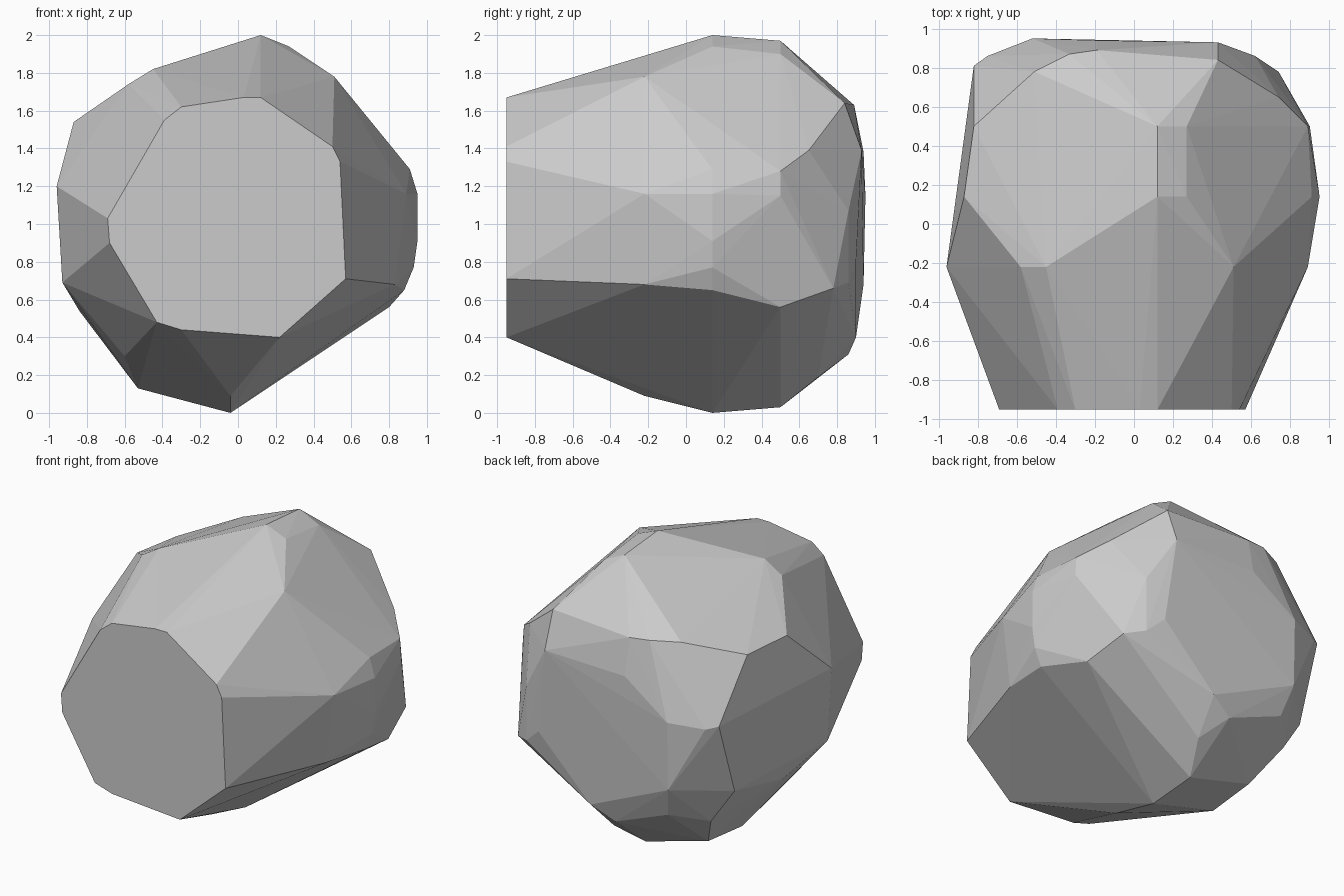
import bpy, bmesh

# Rock outline as (x, z) cross-sections at stations along y
sections = {
    -0.95: [(-.69, 1.03), (-.39, 1.55), (-.30, 1.62), (.03, 1.67), (.12, 1.67), (.50, 1.41),
            (.54, 1.33), (.57, .71), (.22, .40), (-.30, .44), (-.43, .48), (-.68, .90)],
    -0.22: [(-.96, 1.20), (-.58, 1.74), (-.45, 1.82), (.51, 1.78), (.89, 1.16),
            (.83, .68), (-.04, .09), (-.60, .30), (-.93, .69)],
    0.14: [(-.87, 1.54), (.12, 2.0), (.27, 1.94), (.91, 1.29), (.95, 1.16), (.95, .91),
           (.93, .77), (.88, .65), (-.04, 0), (-.53, .13), (-.84, .54)],
    0.50: [(-.82, 1.53), (.12, 1.97), (.27, 1.90), (.89, 1.28), (.90, 1.15),
           (.80, .56), (-.04, .03), (-.52, .16)],
}

# Chipped corners of the rounded back
back_upper = [(.43, .84, 1.64), (.74, .65, 1.39), (.43, .93, 1.39), (-.19, .89, 1.63),
              (-.33, .87, 1.64), (-.51, .78, 1.64), (-.19, .94, 1.38), (-.52, .95, 1.15),
              (-.75, .86, 1.13), (-.82, .81, 1.15), (.62, .86, 1.07)]
back_lower = [(.74, .78, .66), (.62, .86, .69), (.50, .90, .80), (.10, .90, .40),
              (.06, .70, .19), (-.06, .86, .31), (-.27, .88, .45), (-.47, .87, .47),
              (-.66, .67, .40), (-.82, .64, .64), (-.52, .94, .68)]

points = [(x, y, z) for y, ring in sections.items() for x, z in ring]
points += back_upper + back_lower

# Wrap the points in a convex shell
bm = bmesh.new()
for p in points:
    bm.verts.new(p)
bmesh.ops.convex_hull(bm, input=bm.verts[:], use_existing_faces=False)
bmesh.ops.delete(bm, geom=[v for v in bm.verts if not v.link_faces], context='VERTS')
# Merge coplanar triangles into clean facets
bmesh.ops.dissolve_limit(bm, angle_limit=0.02, verts=bm.verts[:], edges=bm.edges[:])
bmesh.ops.recalc_face_normals(bm, faces=bm.faces[:])

mesh = bpy.data.meshes.new("rock")
bm.to_mesh(mesh)
bm.free()
rock = bpy.data.objects.new("rock", mesh)
bpy.context.collection.objects.link(rock)
